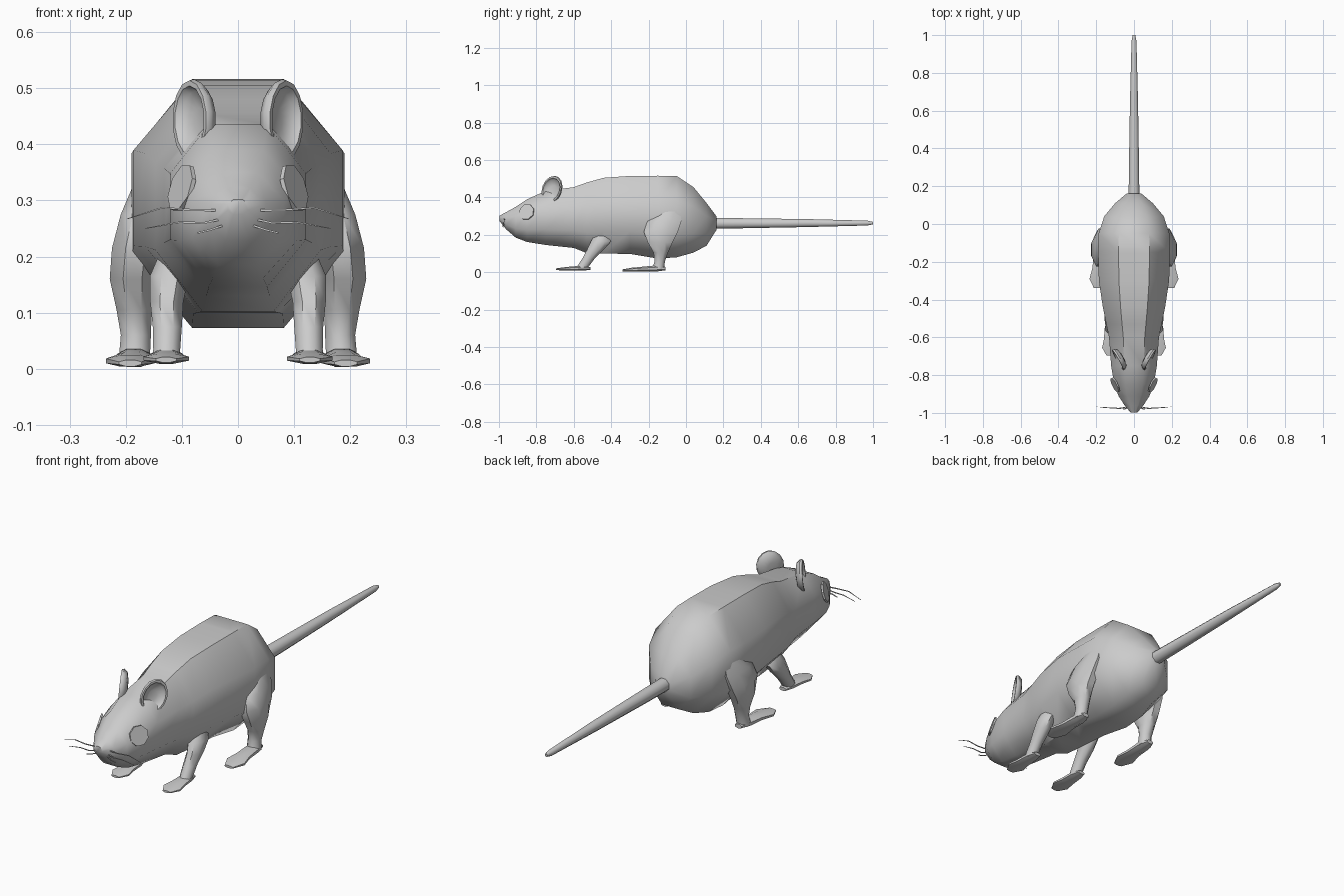
import bpy, bmesh, math
from mathutils import Vector, Matrix

fur = bpy.data.materials.new("grey_fur")
fur.diffuse_color = (0.6, 0.6, 0.6, 1)


def finish(bm, name, angle=50):
    bmesh.ops.recalc_face_normals(bm, faces=bm.faces[:])
    me = bpy.data.meshes.new(name)
    bm.to_mesh(me)
    bm.free()
    me.materials.append(fur)
    ob = bpy.data.objects.new(name, me)
    bpy.context.collection.objects.link(ob)
    bpy.ops.object.select_all(action='DESELECT')
    ob.select_set(True)
    bpy.context.view_layer.objects.active = ob
    bpy.ops.object.shade_smooth_by_angle(angle=math.radians(angle))
    return ob


def loft(name, rings, angle=50):
    """Skin a list of equal-sized point rings and cap both ends."""
    bm = bmesh.new()
    vs = [[bm.verts.new(p) for p in r] for r in rings]
    n = len(vs[0])
    for a, b in zip(vs, vs[1:]):
        for i in range(n):
            j = (i + 1) % n
            bm.faces.new((a[i], a[j], b[j], b[i]))
    bm.faces.new(vs[0])
    bm.faces.new(vs[-1])
    return finish(bm, name, angle)


def oval(c, u, v, n=8):
    """Ring of n points around c with half axes u and v."""
    c, u, v = Vector(c), Vector(u), Vector(v)
    angs = [2 * math.pi * (i + 0.5) / n for i in range(n)]
    return [c + u * math.cos(t) + v * math.sin(t) for t in angs]


# Body and head: octagonal sections (y, half width, bottom z, top z)
def octagon(y, w, b, t):
    h, k = t - b, 0.43 * w
    half = [(k, b), (w, b + 0.29 * h), (w, b + 0.70 * h), (k, t)]
    return [(x, y, z) for x, z in half] + [(-x, y, z) for x, z in reversed(half)]


loft("body", [octagon(*s) for s in [
    (-0.998, 0.018, 0.275, 0.302), (-0.96, 0.05, 0.228, 0.322), (-0.91, 0.082, 0.185, 0.350),
    (-0.85, 0.105, 0.162, 0.390), (-0.75, 0.121, 0.146, 0.435), (-0.60, 0.132, 0.130, 0.455),
    (-0.53, 0.147, 0.102, 0.480), (-0.44, 0.165, 0.100, 0.505), (-0.30, 0.186, 0.098, 0.515),
    (-0.15, 0.190, 0.073, 0.516), (-0.05, 0.187, 0.080, 0.515), (0.04, 0.158, 0.105, 0.455),
    (0.11, 0.100, 0.142, 0.370), (0.162, 0.038, 0.225, 0.300)]])

# Tail: long taper with a blunt tip
loft("tail", [oval((0, y, z), (r, 0, 0), (0, 0, r)) for y, z, r in [
    (0.13, 0.262, 0.031), (0.30, 0.262, 0.029), (0.65, 0.263, 0.023),
    (0.97, 0.263, 0.014), (1.0, 0.263, 0.007)]])

for side, s in (("right", 1), ("left", -1)):
    # Legs: horizontal ovals (x, y, z, half x, half y)
    front = [(0.110, -0.450, 0.21, 0.030, 0.035), (0.122, -0.455, 0.165, 0.038, 0.058),
             (0.127, -0.485, 0.12, 0.032, 0.048), (0.126, -0.520, 0.075, 0.028, 0.036),
             (0.127, -0.548, 0.035, 0.026, 0.034), (0.128, -0.560, 0.015, 0.026, 0.032)]
    hind = [(0.160, -0.085, 0.325, 0.030, 0.060), (0.172, -0.115, 0.275, 0.040, 0.098),
            (0.183, -0.135, 0.215, 0.045, 0.098), (0.188, -0.138, 0.16, 0.044, 0.072),
            (0.185, -0.135, 0.105, 0.034, 0.042), (0.182, -0.140, 0.06, 0.029, 0.030),
            (0.185, -0.150, 0.015, 0.030, 0.034)]
    # Feet: upright ovals (x, y, z, half x, half z)
    front_foot = [(0.127, -0.51, 0.020, 0.018, 0.008), (0.127, -0.55, 0.022, 0.030, 0.014),
                  (0.128, -0.61, 0.020, 0.034, 0.012), (0.128, -0.655, 0.018, 0.044, 0.009),
                  (0.128, -0.695, 0.016, 0.020, 0.005)]
    hind_foot = [(0.185, -0.11, 0.020, 0.018, 0.010), (0.185, -0.16, 0.020, 0.032, 0.018),
                 (0.188, -0.23, 0.017, 0.034, 0.014), (0.192, -0.29, 0.014, 0.047, 0.011),
                 (0.192, -0.34, 0.010, 0.022, 0.006)]
    for part, data in (("front_leg", front), ("hind_leg", hind)):
        loft(f"{part}_{side}", [oval((s * x, y, z), (a, 0, 0), (0, b, 0))
                                for x, y, z, a, b in data])
    for part, data in (("front_foot", front_foot), ("hind_foot", hind_foot)):
        loft(f"{part}_{side}", [oval((s * x, y, z), (a, 0, 0), (0, 0, b))
                                for x, y, z, a, b in data])

    # Ear: cupped disc facing outward and forward (radius factor, depth)
    n = Vector((s * 0.86, -0.5, 0.0))
    u = Vector((s * 0.5, 0.86, 0.0)) * 0.062
    v = Vector((0, 0.012, 0.073))
    c = Vector((s * 0.078, -0.715, 0.443))
    cup = [(0.35, -0.022), (0.8, -0.016), (1.0, 0.0), (0.97, 0.010),
           (0.84, 0.010), (0.72, -0.003), (0.3, -0.010)]
    loft(f"ear_{side}", [oval(c + n * d, u * r, v * r, 14) for r, d in cup])

    # Eye: thin octagonal plate set on the head
    n = Vector((s * 0.86, -0.42, 0.28)).normalized()
    u = n.cross(Vector((0, 0, 1))).normalized()
    v = n.cross(u)
    c = Vector((s * 0.100, -0.852, 0.322))
    loft(f"eye_{side}", [oval(c + n * d, u * 0.044, v * 0.044)
                         for d in (-0.004, 0.004)], 30)

    # Whiskers: thin bent strands
    strands = [[(0.025, -0.968, 0.282), (0.080, -0.975, 0.283), (0.135, -0.972, 0.287), (0.198, -0.968, 0.267)],
               [(0.025, -0.972, 0.268), (0.060, -0.978, 0.260), (0.105, -0.976, 0.261), (0.165, -0.972, 0.250)],
               [(0.025, -0.970, 0.256), (0.048, -0.980, 0.248), (0.072, -0.978, 0.242)]]
    for i, pts in enumerate(strands):
        radii = [0.003, 0.0025, 0.002, 0.001]
        loft(f"whisker_{side}_{i + 1}", [oval((s * x, y, z), (0, r, 0), (0, 0, r), 4)
                                         for (x, y, z), r in zip(pts, radii)])
